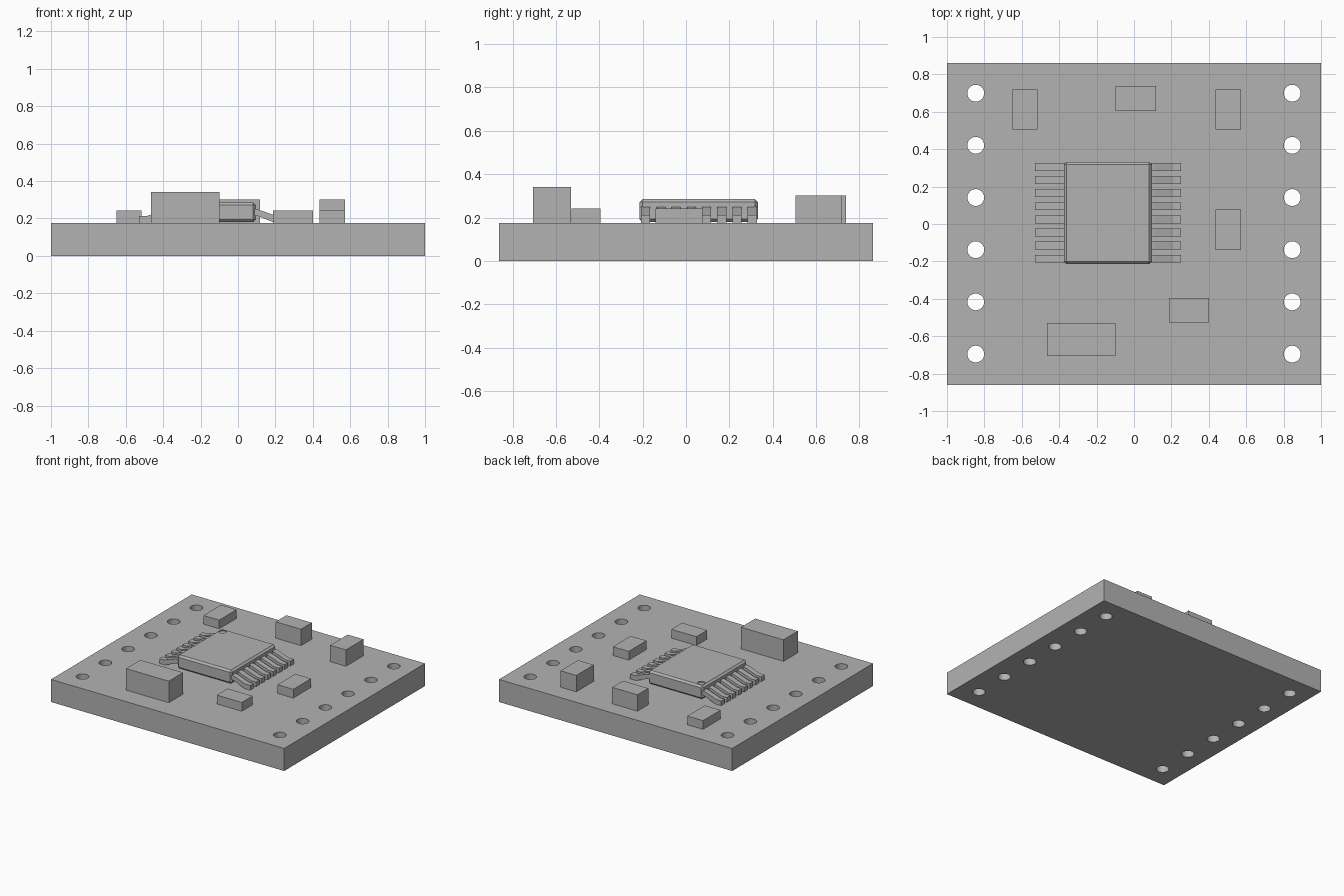
import bpy
import bmesh
from mathutils import Matrix, Vector

default = bpy.data.objects.get("Cube")
if default:
    bpy.data.objects.remove(default, do_unlink=True)

BOARD_TOP = 0.175
CHIP_TOP = 0.285

# One plain grey for every part
grey = bpy.data.materials.new("plain grey")
grey.use_nodes = True
colour = (0.45, 0.45, 0.45, 1)
grey.diffuse_color = colour
grey.node_tree.nodes["Principled BSDF"].inputs["Base Color"].default_value = colour


def make_object(name, bm):
    bmesh.ops.recalc_face_normals(bm, faces=bm.faces)
    mesh = bpy.data.meshes.new(name)
    bm.to_mesh(mesh)
    bm.free()
    mesh.materials.append(grey)
    obj = bpy.data.objects.new(name, mesh)
    bpy.context.collection.objects.link(obj)
    return obj


def box(name, x0, x1, y0, y1, z0, z1):
    bm = bmesh.new()
    size = Matrix.Diagonal((x1 - x0, y1 - y0, z1 - z0, 1))
    centre = Matrix.Translation(((x0 + x1) / 2, (y0 + y1) / 2, (z0 + z1) / 2))
    bmesh.ops.create_cube(bm, size=1, matrix=centre @ size)
    return make_object(name, bm)


def cylinders(name, centres, radius, depth):
    bm = bmesh.new()
    for c in centres:
        bmesh.ops.create_cone(bm, cap_ends=True, segments=32, radius1=radius,
                              radius2=radius, depth=depth,
                              matrix=Matrix.Translation(c))
    return make_object(name, bm)


def activate(obj):
    bpy.ops.object.select_all(action='DESELECT')
    obj.select_set(True)
    bpy.context.view_layer.objects.active = obj


def cut(obj, cutter):
    mod = obj.modifiers.new("cut", 'BOOLEAN')
    mod.operation = 'DIFFERENCE'
    mod.solver = 'EXACT'
    mod.object = cutter
    activate(obj)
    bpy.ops.object.modifier_apply(modifier=mod.name)
    bpy.data.objects.remove(cutter, do_unlink=True)
    bpy.ops.object.shade_smooth_by_angle()


# Circuit board with a row of through holes along each side
board = box("circuit_board", -1, 1, -0.862, 0.862, 0, BOARD_TOP)
holes = [(side * 0.846, (i - 2.5) * 0.279 + 0.002, BOARD_TOP / 2)
         for side in (-1, 1) for i in range(6)]
cut(board, cylinders("hole_cutter", holes, 0.045, 0.4))

# Small block components on the board: x range, y range, top
blocks = {
    "back_right_block": (-0.65, -0.515, 0.505, 0.72, 0.242),
    "back_middle_block": (-0.10, 0.117, 0.605, 0.737, 0.302),
    "back_left_block": (0.437, 0.572, 0.505, 0.72, 0.302),
    "left_side_block": (0.437, 0.572, -0.14, 0.077, 0.243),
    "front_left_block": (0.187, 0.402, -0.527, -0.395, 0.243),
    "front_tall_block": (-0.465, -0.10, -0.705, -0.53, 0.342),
}
for name, (x0, x1, y0, y1, top) in blocks.items():
    box(name, x0, x1, y0, y1, BOARD_TOP, top)

# Chip body with chamfered edges and a shallow pin marker
chip = box("chip_body", -0.375, 0.095, -0.215, 0.332, 0.18, CHIP_TOP)
bevel = chip.modifiers.new("chamfer", 'BEVEL')
bevel.width = 0.014
bevel.segments = 1
activate(chip)
bpy.ops.object.modifier_apply(modifier=bevel.name)
cut(chip, cylinders("marker_cutter", [(-0.333, 0.288, CHIP_TOP)], 0.027, 0.016))

# Bent leads: side profile (distance from chip centre, height)
CHIP_X = -0.14
profile = [(0.22, 0.253), (0.25, 0.247), (0.35, 0.212), (0.39, 0.212),
           (0.39, BOARD_TOP), (0.34, BOARD_TOP), (0.25, 0.212), (0.22, 0.217)]


def lead_row(name, side):
    bm = bmesh.new()
    for i in range(8):
        y = -0.207 + i * 0.0702
        verts = [bm.verts.new((CHIP_X + side * d, y, z)) for d, z in profile]
        face = bm.faces.new(verts)
        out = bmesh.ops.extrude_face_region(bm, geom=[face])
        moved = [v for v in out["geom"] if isinstance(v, bmesh.types.BMVert)]
        bmesh.ops.translate(bm, vec=Vector((0, 0.042, 0)), verts=moved)
    return make_object(name, bm)


lead_row("left_leads", 1)
lead_row("right_leads", -1)
